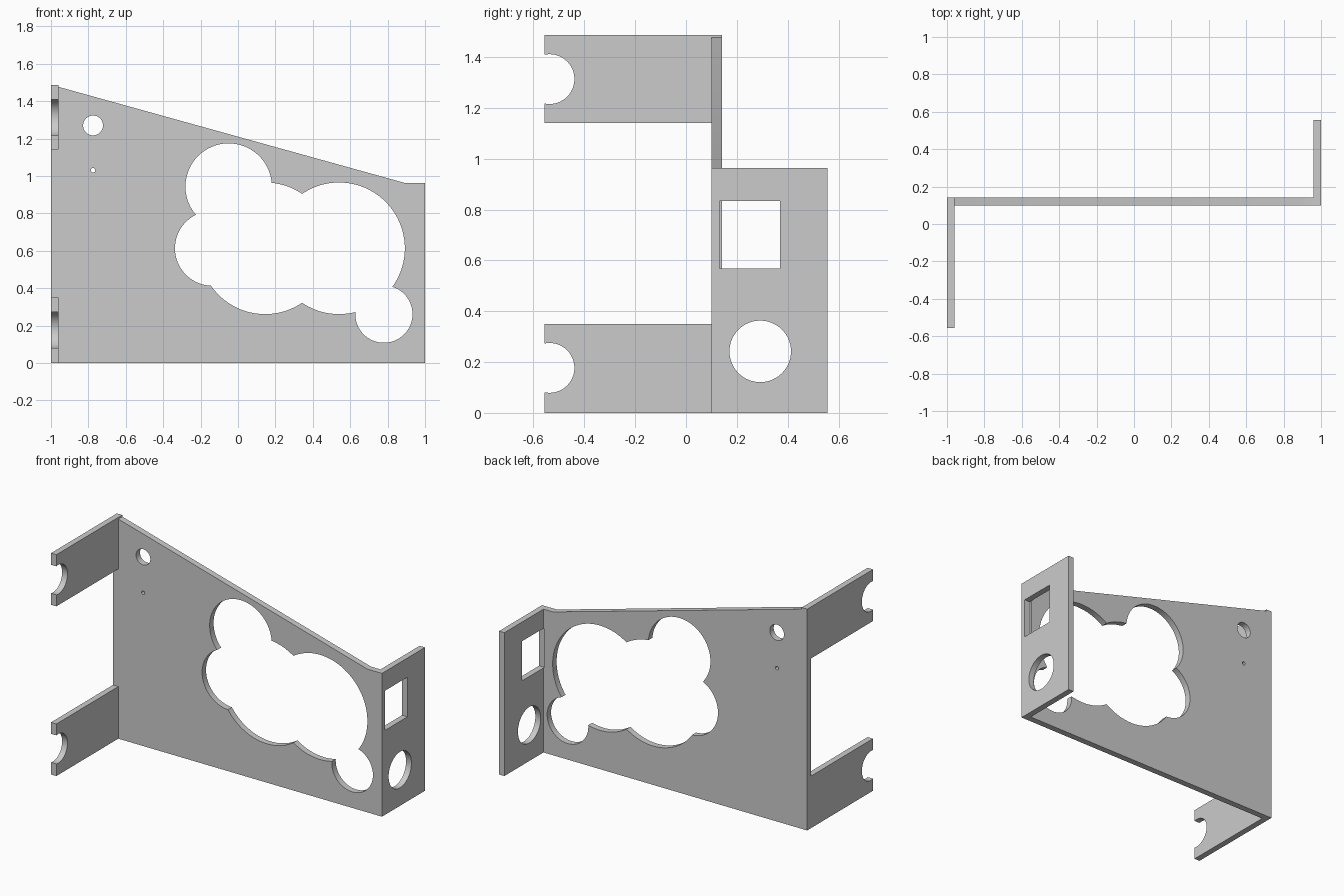
import bpy, bmesh, math

if "Cube" in bpy.data.objects:
    bpy.data.objects.remove(bpy.data.objects["Cube"])


def prism(name, pts, axis, a, b):
    """Extrude a 2D outline along an axis from a to b."""
    place = {'x': lambda u, v, t: (t, u, v),
             'y': lambda u, v, t: (u, t, v),
             'z': lambda u, v, t: (u, v, t)}[axis]
    bm = bmesh.new()
    low = [bm.verts.new(place(u, v, a)) for u, v in pts]
    high = [bm.verts.new(place(u, v, b)) for u, v in pts]
    bm.faces.new(low)
    bm.faces.new(high)
    n = len(pts)
    for i in range(n):
        j = (i + 1) % n
        bm.faces.new((low[i], low[j], high[j], high[i]))
    bmesh.ops.recalc_face_normals(bm, faces=bm.faces)
    mesh = bpy.data.meshes.new(name)
    bm.to_mesh(mesh)
    bm.free()
    ob = bpy.data.objects.new(name, mesh)
    bpy.context.collection.objects.link(ob)
    return ob


def circle(u, v, r, n=72):
    # Half-step phase keeps vertices off the axes
    return [(u + r * math.cos(math.tau * (i + .5) / n),
             v + r * math.sin(math.tau * (i + .5) / n)) for i in range(n)]


def rect(u0, u1, v0, v1):
    return [(u0, v0), (u1, v0), (u1, v1), (u0, v1)]


def select(ob):
    bpy.ops.object.select_all(action='DESELECT')
    ob.select_set(True)
    bpy.context.view_layer.objects.active = ob


def cut(target, pts, axis, a, b):
    cutter = prism("cutter", pts, axis, a, b)
    cutter.hide_render = True
    mod = target.modifiers.new("cut", 'BOOLEAN')
    mod.operation = 'DIFFERENCE'
    mod.solver = 'EXACT'
    mod.object = cutter
    select(target)
    bpy.ops.object.modifier_apply(modifier=mod.name)
    bpy.data.objects.remove(cutter)


# Sheet bent into a Z, seen from above
bracket = prism("bent_bracket", [
    (-1, -.557), (-.96, -.557), (-.96, .10), (1, .10),
    (1, .557), (.96, .557), (.96, .142), (-1, .142)], 'z', 0, 1.487)

# Sloping top edge, level over the right flange
cut(bracket, [(-.959, 1.476), (.89, .963), (1.1, .963), (1.1, 1.6), (-.959, 1.6)],
    'y', .05, .7)

# Gap that leaves two tabs on the left
cut(bracket, rect(-.7, .10, .35, 1.14), 'x', -1.1, -.9)

# Round notches at the tab ends
for z in (.177, 1.313):
    cut(bracket, circle(-.537, z, .098), 'x', -1.1, -.9)

# Cloud-shaped opening from overlapping discs, plus two small holes
for x, z, r in ((.145, .613, .352), (.54, .613, .352), (-.05, .943, .231),
                (-.137, .613, .2), (.78, .261, .153),
                (-.775, 1.27, .053), (-.775, 1.03, .012)):
    cut(bracket, circle(x, z, r), 'y', .05, .2)

# Square and round holes in the right flange
cut(bracket, rect(.131, .37, .568, .834), 'x', .955, 1.1)
cut(bracket, circle(.292, .242, .121), 'x', .9, 1.1)

select(bracket)
bpy.ops.object.shade_smooth_by_angle(angle=math.radians(25))
